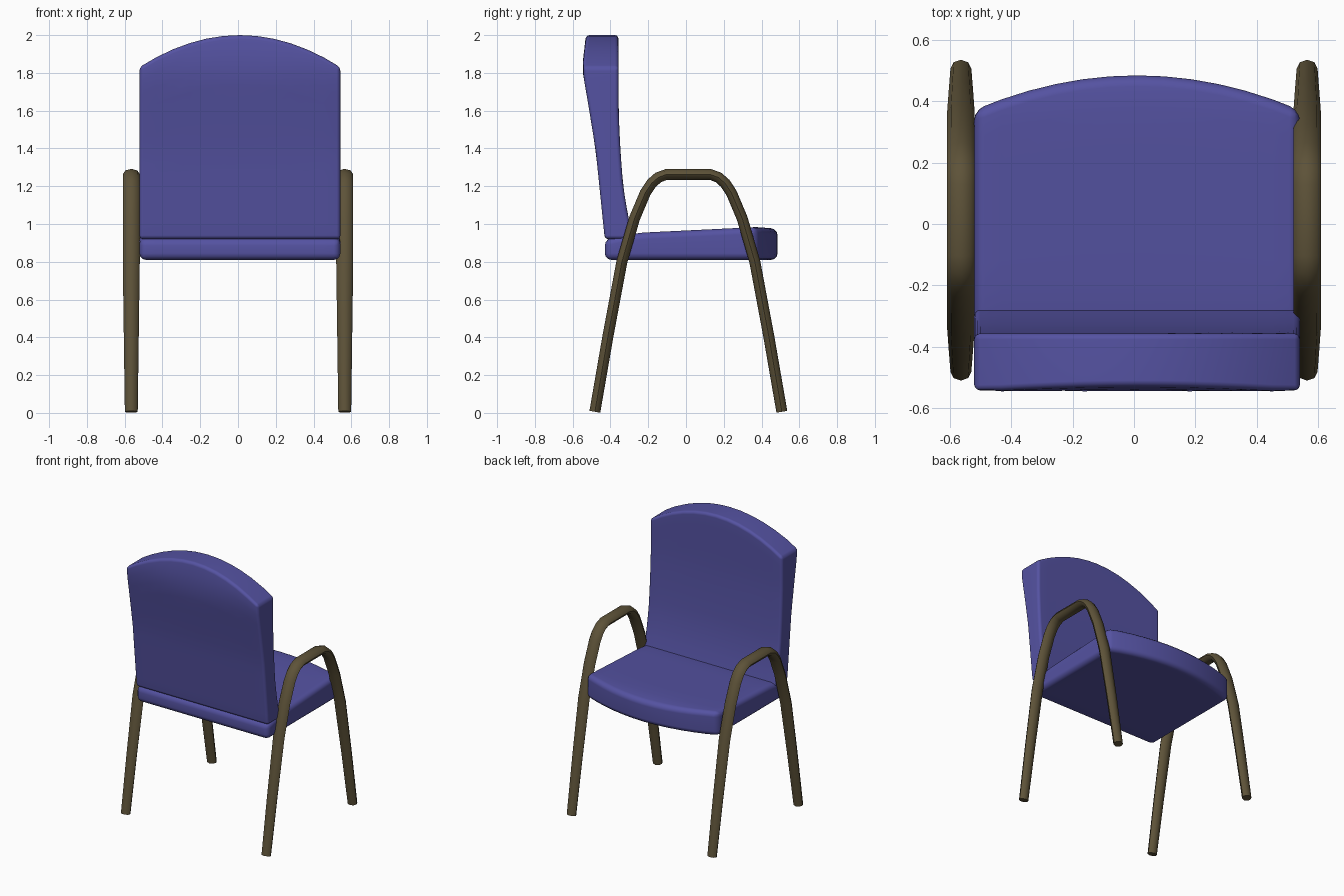
import bpy, math
from mathutils import Vector

if "Cube" in bpy.data.objects:
    bpy.data.objects.remove(bpy.data.objects["Cube"])

CX, HALF = 0.01, 0.532      # cushion centre and half width


def material(name, rgb):
    m = bpy.data.materials.new(name)
    m.diffuse_color = (*rgb, 1)
    m.use_nodes = True
    m.node_tree.nodes["Principled BSDF"].inputs["Base Color"].default_value = m.diffuse_color
    return m


BLUE = material("blue_fabric", (0.09, 0.085, 0.36))
BROWN = material("brown_metal", (0.11, 0.085, 0.04))


def interp(points, t):
    """Piecewise linear lookup in a list of (t, value)."""
    for (a, va), (b, vb) in zip(points, points[1:]):
        if t <= b:
            break
    return va + (vb - va) * min(max((t - a) / (b - a), 0), 1)


def add_object(name, verts, faces, mat):
    me = bpy.data.meshes.new(name)
    me.from_pydata(verts, [], faces)
    me.materials.append(mat)
    ob = bpy.data.objects.new(name, me)
    bpy.context.collection.objects.link(ob)
    bpy.context.view_layer.objects.active = ob
    bpy.ops.object.select_all(action='DESELECT')
    ob.select_set(True)
    bpy.ops.object.mode_set(mode='EDIT')
    bpy.ops.mesh.select_all(action='SELECT')
    bpy.ops.mesh.normals_make_consistent(inside=False)
    bpy.ops.object.mode_set(mode='OBJECT')
    return ob


def cushion(name, side_a, side_b, rows, bevel, cols=12):
    """Closed slab between two surfaces given as functions of (x, v)."""
    verts, faces = [], []
    w, n = cols + 1, (cols + 1) * (rows + 1)
    for side in (side_a, side_b):
        for j in range(rows + 1):
            for i in range(w):
                verts.append(side(HALF * (2 * i / cols - 1), j / rows))
    for j in range(rows):
        for i in range(cols):
            q = [j * w + i, j * w + i + 1, (j + 1) * w + i + 1, (j + 1) * w + i]
            faces += [q, [k + n for k in reversed(q)]]
    rim = [i for i in range(w)] + [j * w + cols for j in range(1, rows + 1)]
    rim += [rows * w + i for i in range(cols - 1, -1, -1)]
    rim += [j * w for j in range(rows - 1, 0, -1)]
    for a, b in zip(rim, rim[1:] + rim[:1]):
        faces.append([b, a, a + n, b + n])
    ob = add_object(name, verts, faces, BLUE)
    bv = ob.modifiers.new("rounded_edges", 'BEVEL')
    bv.width, bv.segments = bevel, 3
    bv.limit_method, bv.angle_limit = 'ANGLE', math.radians(50)
    bpy.ops.object.shade_smooth()
    ob.modifiers.new("clean_shading", 'WEIGHTED_NORMAL')
    return ob


# Backrest: arched top, leaning profile
REAR = [(0.92, -0.43), (1.39, -0.478), (1.6, -0.512), (1.8, -0.546), (1.87, -0.545), (2.0, -0.53)]
INNER = [(0.92, -0.275), (1.02, -0.303), (1.2, -0.333), (1.4, -0.348), (1.6, -0.357), (2.0, -0.357)]


def back_surface(profile):
    def f(x, v):
        z = 0.92 + v * (2.0 - 0.6 * x * x - 0.92)
        return (x + CX, interp(profile, z), z)
    return f


cushion("backrest", back_surface(REAR), back_surface(INNER), 12, 0.02)

# Seat: bowed front edge, top rising toward the front
TOP = [(-0.43, 0.92), (-0.28, 0.952), (0.40, 0.985), (0.49, 0.975)]


def seat_surface(top):
    def f(x, v):
        y = -0.43 + v * (0.485 - 0.4 * x * x + 0.43)
        return (x + CX, y, interp(TOP, y) if top else 0.81)
    return f


cushion("seat", seat_surface(True), seat_surface(False), 8, 0.035)

# Arm and leg loops: flattened tube swept along an arch
HALF_ARCH = [(0.495, 0.006), (0.425, 0.41), (0.352, 0.80), (0.285, 1.03), (0.228, 1.165),
             (0.195, 1.215), (0.16, 1.246), (0.115, 1.263)]
path = [Vector((0, 0.0125 - y, z)) for y, z in HALF_ARCH]
path += [Vector((0, 0.0125 + y, z)) for y, z in reversed(HALF_ARCH)]
SIDES = 8
for label, x in (("left", -0.565), ("right", 0.565)):
    verts, faces = [], []
    for k, p in enumerate(path):
        t = (path[min(k + 1, len(path) - 1)] - path[max(k - 1, 0)]).normalized()
        normal = Vector((0, -t.z, t.y))
        width = 0.034 + 0.011 * min(p.z / 0.8, 1)
        for s in range(SIDES):
            a = 2 * math.pi * s / SIDES
            q = p + normal * 0.029 * math.sin(a)
            verts.append((x + width * math.cos(a), q.y, max(q.z, 0)))
    for k in range(len(path) - 1):
        for s in range(SIDES):
            s2 = (s + 1) % SIDES
            faces.append([k * SIDES + s, k * SIDES + s2, (k + 1) * SIDES + s2, (k + 1) * SIDES + s])
    faces.append(list(range(SIDES)))
    faces.append(list(range(len(verts) - SIDES, len(verts))))
    add_object(label + "_arm_and_legs", verts, faces, BROWN)
    bpy.ops.object.shade_smooth_by_angle(angle=math.radians(50))
